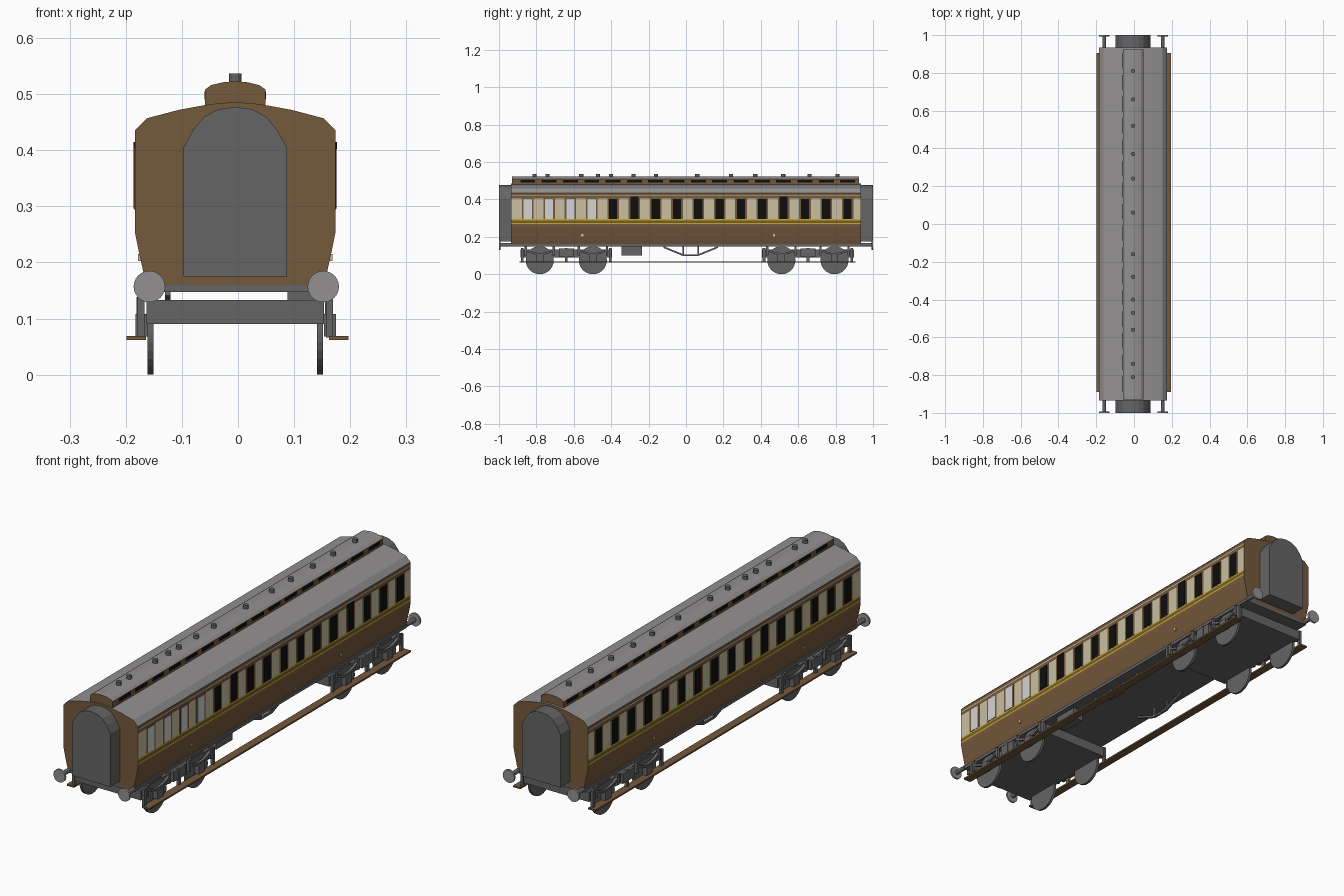
import bpy, bmesh, math
from mathutils import Matrix, Vector

if "Cube" in bpy.data.objects:
    bpy.data.objects.remove(bpy.data.objects["Cube"])


def material(name, rgb):
    m = bpy.data.materials.new(name)
    m.use_nodes = True
    m.diffuse_color = (*rgb, 1)
    m.node_tree.nodes["Principled BSDF"].inputs["Base Color"].default_value = (*rgb, 1)
    return m


BROWN = material("brown", (.18, .1, .045))
CREAM = material("cream", (.58, .52, .36))
YELLOW = material("yellow", (.55, .42, .01))
ROOF = material("roof grey", (.29, .28, .28))
DARK = material("dark grey", (.13, .13, .13))
BLACK = material("black", (.004, .004, .004))
FROST = material("frosted white", (.66, .66, .68))
X0 = -.005  # centre line of the body


def finish(name, bm, mats):
    bmesh.ops.recalc_face_normals(bm, faces=bm.faces)
    me = bpy.data.meshes.new(name)
    bm.to_mesh(me)
    bm.free()
    for m in mats:
        me.materials.append(m)
    ob = bpy.data.objects.new(name, me)
    bpy.context.collection.objects.link(ob)
    return ob


def add_box(bm, x, y, z):
    """Box from (min, max) ranges."""
    c = [(a + b) / 2 for a, b in (x, y, z)]
    s = [abs(b - a) for a, b in (x, y, z)]
    bmesh.ops.create_cube(bm, size=1, matrix=Matrix.Translation(c) @ Matrix.Diagonal((*s, 1)))


def boxes(name, items, mat):
    bm = bmesh.new()
    for it in items:
        add_box(bm, *it)
    return finish(name, bm, [mat])


def add_bar(bm, a, b, w, h):
    """Rectangular bar between two points in the y-z plane."""
    a, b = Vector(a), Vector(b)
    d = b - a
    rot = Matrix.Rotation(math.atan2(d.z, d.y), 4, 'X')
    bmesh.ops.create_cube(bm, size=1, matrix=Matrix.Translation((a + b) / 2) @ rot
                          @ Matrix.Diagonal((w, d.length, h, 1)))


def add_disc(bm, centre, r, depth, axis, seg):
    turn = {'X': Matrix.Rotation(math.pi / 2, 4, 'Y'),
            'Y': Matrix.Rotation(math.pi / 2, 4, 'X'), 'Z': Matrix()}[axis]
    bmesh.ops.create_cone(bm, cap_ends=True, segments=seg, radius1=r, radius2=r, depth=depth,
                          matrix=Matrix.Translation(centre) @ turn)


def extrude(name, half, y0, y1, mats, rule=None):
    """Extrude a mirrored half section along y; rule picks the colour of a face."""
    pts = [(x, z) for x, z in half] + [(-x, z) for x, z in reversed(half) if x > 0]
    bm = bmesh.new()
    ends = [[bm.verts.new((X0 + x, y, z)) for x, z in pts] for y in (y0, y1)]
    n = len(pts)
    for e in ends:
        bm.faces.new(e)
    for i in range(n):
        j = (i + 1) % n
        bm.faces.new((ends[0][i], ends[0][j], ends[1][j], ends[1][i]))
    bmesh.ops.recalc_face_normals(bm, faces=bm.faces)
    if rule:
        for f in bm.faces:
            f.material_index = rule(f)
    return finish(name, bm, mats)


# Body shell with painted bands
bands = [.268, .274, .288, .294, .404, .418, .422]
section = [(.157, .16), (.163, .18), (.172, .22), (.179, .255)]
section += [(.179, z) for z in bands]
section += [(.179, .435), (.157, .457), (.1, .472), (.045, .482), (0, .486)]


def body_rule(f):
    z = f.calc_center_median().z
    if abs(f.normal.y) > .5:
        return 0
    if z > .435:
        return 3
    if .268 < z < .274 or .288 < z < .294:
        return 2
    return 1 if .294 < z < .404 or .418 < z < .422 else 0


extrude("body", section, -.935, .935, [BROWN, CREAM, YELLOW, ROOF], body_rule)

# Raised middle roof
clerestory = [(.054, .475), (.054, .508), (.043, .516), (.022, .521), (0, .523)]
extrude("clerestory", clerestory, -.93, .925, [BROWN, ROOF],
        lambda f: int(abs(f.normal.y) < .5 and f.calc_center_median().z > .508))

# End gangways
gangway = [(.092, .175), (.092, .405), (.075, .436), (.055, .46), (.03, .473), (0, .477)]
for name, a, b in (("front_gangway", -1, -.93), ("rear_gangway", .93, 1)):
    extrude(name, gangway, a, b, [DARK])

# Windows, evenly spaced on both sides
rows = [-.846 + .114 * i for i in range(16)]


def plate(side, y, width, z0, z1, out, base=.179):
    x = sorted((X0 + side * (base - .002), X0 + side * (base + out)))
    return x, (y - width / 2, y + width / 2), (z0, z1)


boxes("window_frames", [plate(s, y, .062, .294, .404, .001) for s in (-1, 1) for y in rows], BROWN)
glass, frosted = [], []
for side in (-1, 1):
    for i, y in enumerate(rows):
        top = .415 if i in (5, 12) else .402
        target = frosted if side > 0 and i < 4 else glass
        target.append(plate(side, y, .044, .296, top, .002))
boxes("window_glass", glass, BLACK)
boxes("frosted_windows", frosted, FROST)
boxes("clerestory_glass", [plate(s, y, .08, .49, .505, .001, .054)
                           for s in (-1, 1) for y in rows], BLACK)
boxes("side_plates", [plate(s, y, .012, .203, .215, .003, .17)
                      for s in (-1, 1) for y in (-.555, .47)], CREAM)

# Roof ventilators
bm = bmesh.new()
for y in (.81, .66, .52, .37, .24, .06, -.16, -.28, -.4, -.47, -.56, -.74, -.81):
    add_disc(bm, (X0, y, .528), .011, .018, 'Z', 12)
finish("roof_vents", bm, [DARK])

# Underframe, battery box and truss
boxes("underframe", [((X0 - .163, X0 + .163), (-.935, .935), (.147, .161))], DARK)
boxes("battery_box", [((.088, .137), (-.345, -.235), (.1, .148))], DARK)
bm = bmesh.new()
for x in (-.125, .115):
    path = [(x, -.12, .145), (x, -.015, .102), (x, .065, .102), (x, .17, .145)]
    for a, b in zip(path, path[1:]):
        add_bar(bm, a, b, .01, .009)
    for y in (-.015, .065):
        add_bar(bm, (x, y, .1), (x, y, .148), .01, .009)
finish("truss_rods", bm, [DARK])

# Bogies: plate, side frames, springs, axle boxes and wheels
for name, yc in (("front", -.64), ("rear", .652)):
    boxes(name + "_bogie_frame", [((X0 - .158, X0 + .158), (yc - .245, yc + .245), (.09, .133))], DARK)
    wheels, gear = bmesh.new(), bmesh.new()
    for side in (-1, 1):
        xs = X0 + side * .168
        for y in (yc - .142, yc + .142):
            add_disc(wheels, (X0 + side * .151, y, .075), .075, .011, 'X', 28)
            add_box(gear, (xs - .01, xs + .012), (y - .02, y + .02), (.068, .108))
            # Sagging leaf spring with its hangers
            arc = [(xs, y + .075 * t / 3, .108 + .022 * (t / 3) ** 2) for t in range(-3, 4)]
            for a, b in zip(arc, arc[1:]):
                add_bar(gear, a, b, .012, .01)
            for e in (-.075, .075):
                add_box(gear, (xs - .006, xs + .006), (y + e - .006, y + e + .006), (.1, .148))
        for y in (yc - .235, yc, yc + .235):
            add_box(gear, (xs - .006, xs + .006), (y - .007, y + .007), (.066, .14))
        add_box(gear, (xs - .008, xs + .004), (yc - .04, yc + .04), (.095, .138))
    finish(name + "_wheels", wheels, [DARK])
    finish(name + "_bogie_gear", gear, [DARK])

# Long lower footboards
boxes("footboards", [(x, (-.89, .905), (.062, .069)) for x in ((-.199, -.164), (.162, .197))], BROWN)

# Buffers with stems
stems, heads = bmesh.new(), bmesh.new()
for side in (-1, 1):
    for end in (-1, 1):
        x = X0 + .002 + side * .155
        add_disc(stems, (x, end * .962, .157), .01, .06, 'Y', 12)
        add_disc(heads, (x, end * .996, .157), .028, .008, 'Y', 24)
finish("buffer_stems", stems, [DARK])
finish("buffer_heads", heads, [ROOF])
